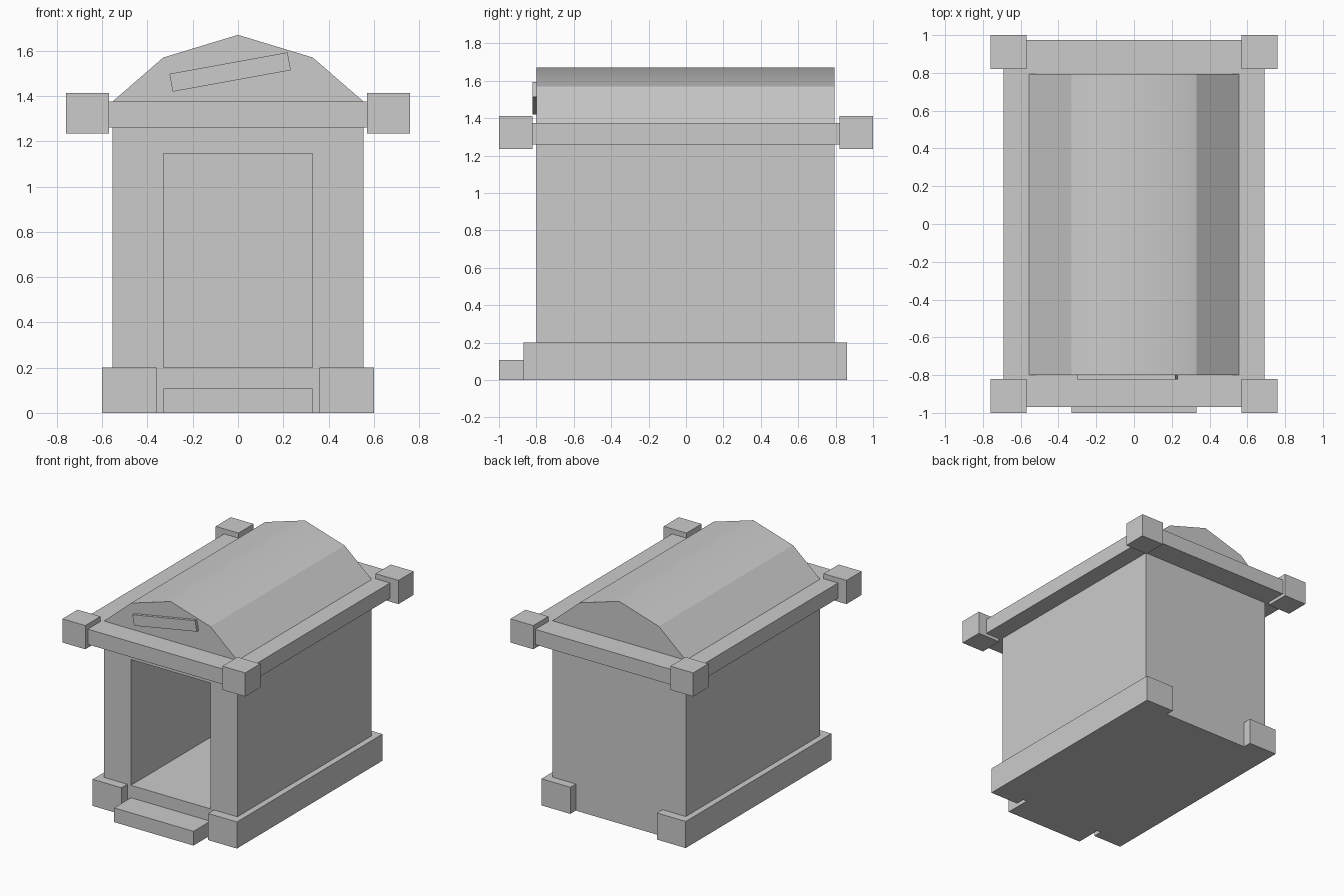
import bpy, bmesh
from math import radians
from mathutils import Matrix, Vector

if "Cube" in bpy.data.objects:
    bpy.data.objects.remove(bpy.data.objects["Cube"])


def finish(name, bm):
    bmesh.ops.recalc_face_normals(bm, faces=bm.faces)
    mesh = bpy.data.meshes.new(name)
    bm.to_mesh(mesh)
    bm.free()
    obj = bpy.data.objects.new(name, mesh)
    bpy.context.collection.objects.link(obj)
    return obj


def box_bm(x, y, z):
    bm = bmesh.new()
    size = Matrix.Diagonal((x[1] - x[0], y[1] - y[0], z[1] - z[0], 1))
    centre = Matrix.Translation((sum(x) / 2, sum(y) / 2, sum(z) / 2))
    bmesh.ops.create_cube(bm, size=1, matrix=centre @ size)
    return bm


def box(name, x, y, z):
    return finish(name, box_bm(x, y, z))


def extrude_profile(bm, points, plane, depth):
    """Extrude 2D points; plane maps a point to 3D, depth is the sweep."""
    face = bm.faces.new([bm.verts.new(plane(*p)) for p in points])
    res = bmesh.ops.extrude_face_region(bm, geom=[face], use_keep_orig=True)
    verts = [v for v in res["geom"] if isinstance(v, bmesh.types.BMVert)]
    bmesh.ops.translate(bm, verts=verts, vec=depth)


FRONT, BACK = -0.80, 0.795

# Main block with a doorway sunk into the front face
bm = box_bm((-0.555, 0.555), (FRONT, BACK), (0, 1.26))
door = min(bm.faces, key=lambda f: f.calc_center_median().y)
bmesh.ops.inset_region(bm, faces=[door], thickness=0.1)
for v in door.verts:
    v.co.x = 0.33 if v.co.x > 0 else -0.33
    v.co.z = 1.145 if v.co.z > 0.6 else 0.2
res = bmesh.ops.extrude_face_region(bm, geom=[door])
bmesh.ops.translate(bm, vec=(0, 1.38, 0),
                    verts=[v for v in res["geom"] if isinstance(v, bmesh.types.BMVert)])
if door.is_valid:
    bmesh.ops.delete(bm, geom=[door], context='FACES_ONLY')
finish("chamber", bm)

# Plinth on each side, returning around the front and back corners
plinth = [(0.60, -0.87), (0.60, 0.86), (0.36, 0.86), (0.36, BACK),
          (0.555, BACK), (0.555, FRONT), (0.36, FRONT), (0.36, -0.87)]
for side, s in (("left", -1), ("right", 1)):
    bm = bmesh.new()
    extrude_profile(bm, plinth, lambda x, y: (s * x, y, 0), Vector((0, 0, 0.2)))
    finish(side + "_plinth", bm)

# Doorstep
box("doorstep", (-0.33, 0.33), (-1.0, FRONT), (0, 0.107))

# Cornice slab and corner blocks
box("cornice", (-0.69, 0.69), (-0.97, 0.975), (1.26, 1.375))
for side, xs in (("left", (-0.76, -0.57)), ("right", (0.57, 0.76))):
    for end, ys in (("front", (-1.0, -0.82)), ("back", (0.82, 1.0))):
        box(f"{end}_{side}_corner_block", xs, ys, (1.235, 1.413))

# Roof: softened ridge, crisp lower slopes and gables
bm = bmesh.new()
roof = [(-0.555, 1.375), (-0.33, 1.57), (0, 1.67), (0.33, 1.57), (0.555, 1.375)]
extrude_profile(bm, roof, lambda x, z: (x, FRONT, z), Vector((0, BACK - FRONT, 0)))
for f in bm.faces:
    f.smooth = True
for e in bm.edges:
    e.smooth = all(v.co.z > 1.65 for v in e.verts)
finish("roof", bm)

# Crooked plaque on the front gable
plaque = box("plaque", (-0.265, 0.265), (-0.012, 0.012), (-0.04, 0.04))
plaque.location = (-0.035, -0.81, 1.506)
plaque.rotation_euler = (0, radians(-10.3), 0)
